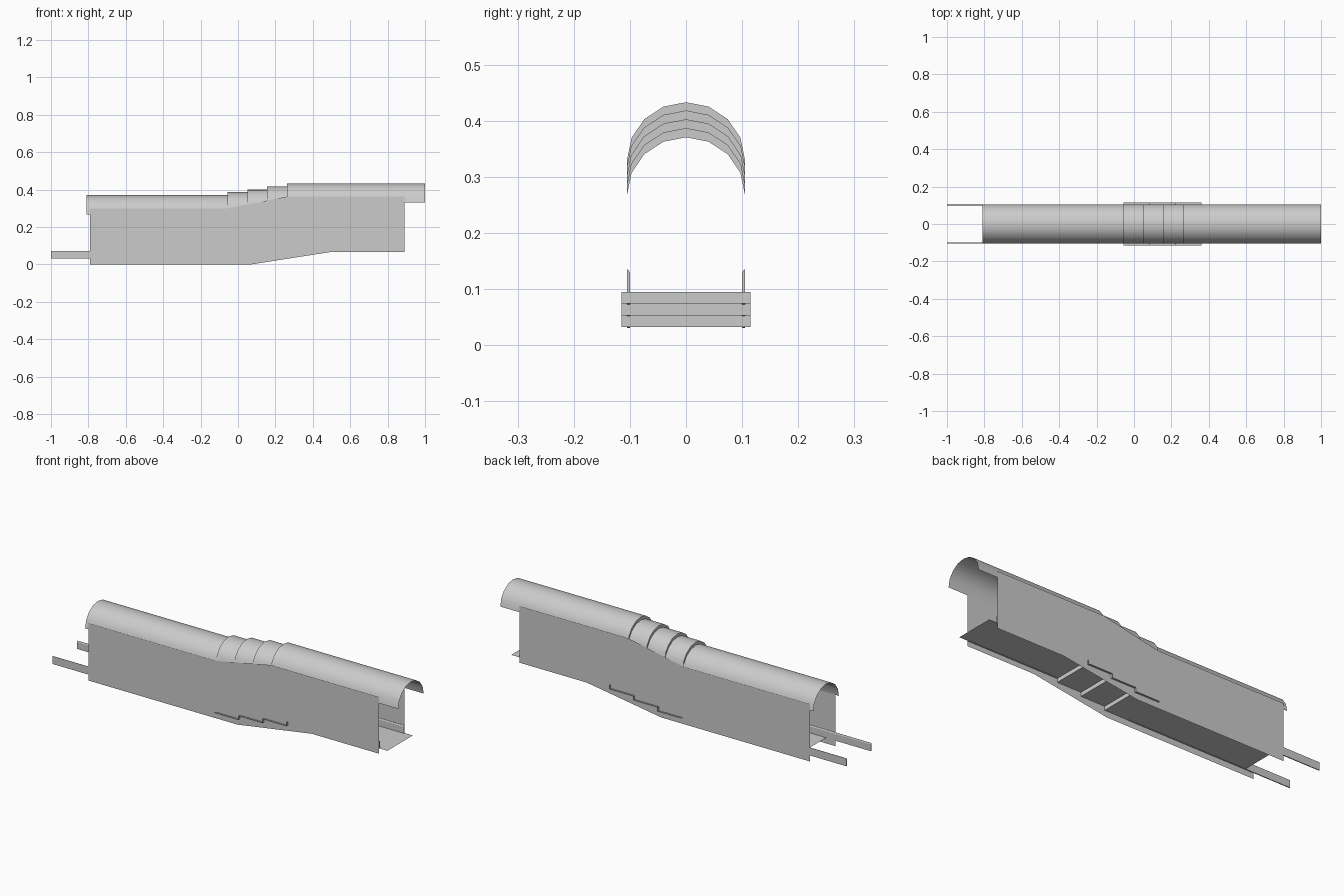
import bpy
from math import cos, sin, pi, radians

if "Cube" in bpy.data.objects:
    bpy.data.objects.remove(bpy.data.objects["Cube"])

STEP_X0, STEP_X1 = -0.055, 0.362   # stair run
RISE = 0.0625                      # total climb


def sweep(name, sections, closed=False, smooth=False):
    """Skin a surface through a list of equally sized point rings."""
    n = len(sections[0])
    verts = [p for s in sections for p in s]
    faces = []
    for i in range(len(sections) - 1):
        for j in range(n if closed else n - 1):
            k = (j + 1) % n
            faces.append((i * n + j, (i + 1) * n + j, (i + 1) * n + k, i * n + k))
    if closed:
        last = (len(sections) - 1) * n
        faces += [tuple(range(n)), tuple(last + j for j in reversed(range(n)))]
    me = bpy.data.meshes.new(name)
    me.from_pydata(verts, [], faces)
    me.update()
    ob = bpy.data.objects.new(name, me)
    bpy.context.collection.objects.link(ob)
    if smooth:
        bpy.ops.object.select_all(action='DESELECT')
        ob.select_set(True)
        bpy.context.view_layer.objects.active = ob
        bpy.ops.object.shade_smooth_by_angle(angle=radians(35))
    return ob


def stair_path(xs, z, rise):
    """Zigzag side profile: flat runs joined by vertical risers."""
    pts = []
    for i in range(len(xs) - 1):
        pts += [(xs[i], z + i * rise), (xs[i + 1], z + i * rise)]
    return pts


# Barrel-vault ceiling that climbs in four steps
R, H = 0.105, 0.1025
vault = stair_path([-0.81, STEP_X0, 0.05, 0.156, 0.262, 1.0], 0.268, RISE / 4)
sweep("vaulted_ceiling",
      [[(x, -R * cos(pi * i / 8), z + H * sin(pi * i / 8)) for i in range(9)]
       for x, z in vault], smooth=True)


# Flat floors at each end
def ribbon(name, path, half):
    return sweep(name, [[(x, -half, z), (x, half, z)] for x, z in path])


LOW = 0.0325
ribbon("lower_floor", [(-0.74, LOW), (STEP_X0, LOW)], R)
ribbon("upper_floor", [(STEP_X1, LOW + RISE), (0.937, LOW + RISE)], R)

# Three treads and risers, slightly wider than the passage
run = (STEP_X1 - STEP_X0) / 3
stairs = stair_path([STEP_X0 + run * i for i in range(4)], LOW, RISE / 3)
ribbon("stairs", stairs + [(STEP_X1, LOW + RISE)], 0.115)

# Side walls: (x, bottom z, top z)
wall = [(-0.79, 0, 0.30), (STEP_X0, 0, 0.30), (0.07, 0, 0.324),
        (0.262, 0.03, 0.363), (0.5, 0.067, 0.363), (0.89, 0.067, 0.363)]

# Skirting boards with a chamfered top: profile as (inset, height)
trim = [(0, 0), (0, 0.041), (0.002, 0.041), (0.005, 0.036), (0.005, 0)]
trim_path = [(-1.0, 0.031), (STEP_X0, 0.031),
             (STEP_X1, 0.031 + RISE), (0.89, 0.031 + RISE)]

for side, label in ((-1, "front"), (1, "back")):
    sweep(label + "_wall", [[(x, side * R, a), (x, side * R, b)] for x, a, b in wall])
    sweep(label + "_skirting",
          [[(x, side * (R - d), z + h) for d, h in trim] for x, z in trim_path],
          closed=True)
